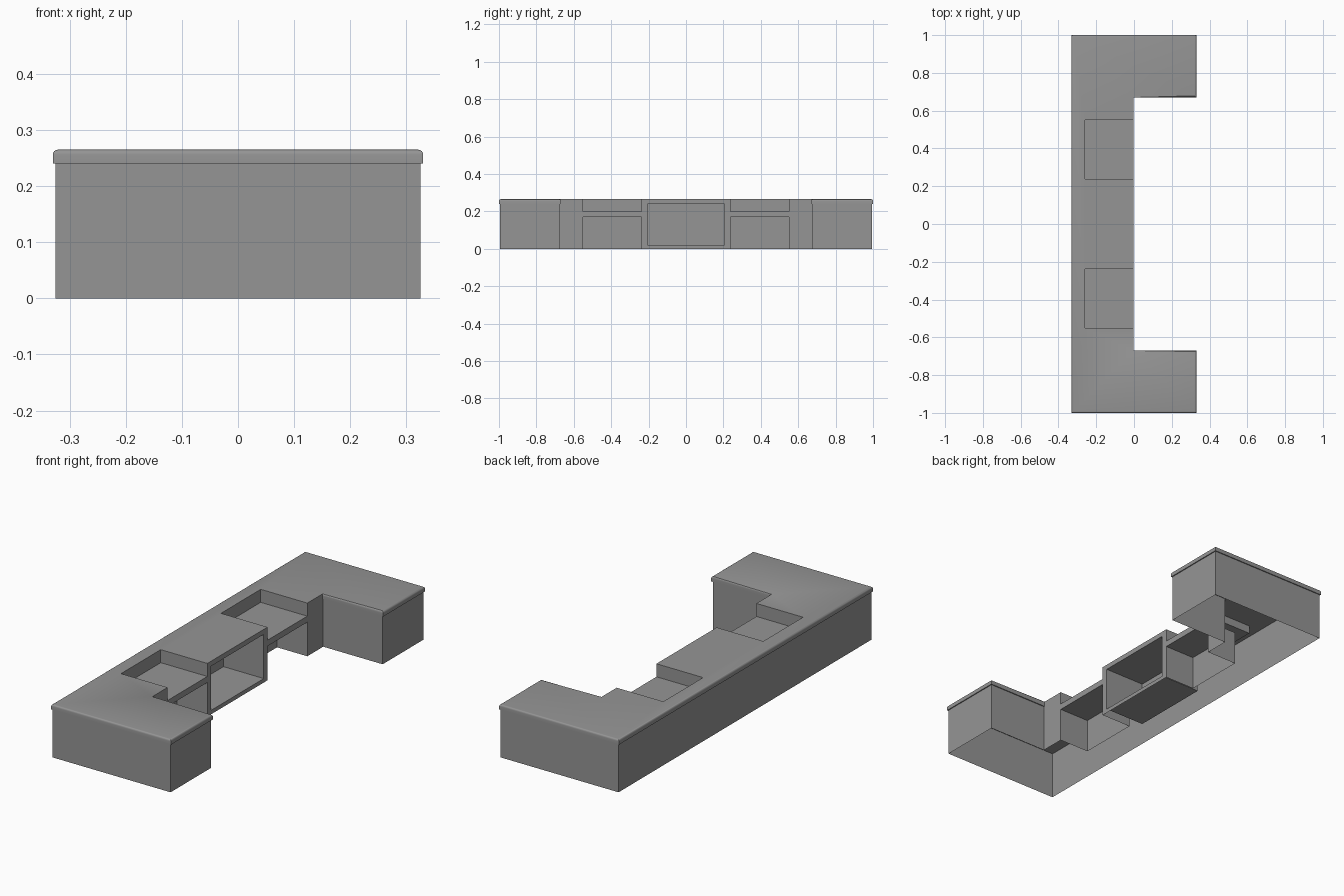
import bpy, bmesh, math

cube = bpy.data.objects.get("Cube")
if cube:
    bpy.data.objects.remove(cube, do_unlink=True)

# One plain grey for the whole counter
grey = bpy.data.materials.new("plain_grey")
grey.use_nodes = True
colour = (0.3, 0.3, 0.3, 1)
grey.diffuse_color = colour
grey.node_tree.nodes["Principled BSDF"].inputs["Base Color"].default_value = colour

# Main dimensions
HX, HY = 0.33, 1.0            # half size of the worktop
LIP = 0.005                   # worktop overhang
ARM = 0.67                    # inner side of each arm
FRONT = -0.003                # serving face between the arms
SLAB, TOP = 0.24, 0.265       # underside and upper face of the worktop
BAY = (0.237, 0.55)           # side bays along y
MID = 0.207                   # half width of the middle niche
TRAY_BACK, TRAY_Z = -0.26, 0.2
NICHE_Z, PLINTH = 0.17, 0.02


def finish(name, bm):
    bmesh.ops.remove_doubles(bm, verts=bm.verts, dist=1e-5)
    mesh = bpy.data.meshes.new(name)
    bm.to_mesh(mesh)
    bm.free()
    mesh.materials.append(grey)
    obj = bpy.data.objects.new(name, mesh)
    bpy.context.collection.objects.link(obj)
    return obj


def quad(bm, *points):
    return bm.faces.new([bm.verts.new(p) for p in points])


def mirrored(half):
    """Complete a half outline by reflecting it in y."""
    return half + [(x, -y) for x, y in reversed(half)]


def recess(name, y0, y1, z0, z1, back, skip=()):
    """Box open to the front, with faces turned inward."""
    bm = bmesh.new()
    f, b = FRONT, back
    sides = {
        "back": ((b, y0, z0), (b, y1, z0), (b, y1, z1), (b, y0, z1)),
        "floor": ((b, y0, z0), (f, y0, z0), (f, y1, z0), (b, y1, z0)),
        "ceiling": ((b, y0, z1), (b, y1, z1), (f, y1, z1), (f, y0, z1)),
        "low": ((b, y0, z0), (b, y0, z1), (f, y0, z1), (f, y0, z0)),
        "high": ((b, y1, z0), (f, y1, z0), (f, y1, z1), (b, y1, z1)),
    }
    for side, points in sides.items():
        if side not in skip:
            quad(bm, *points)
    finish(name, bm)


# Outer walls: a C-shaped shell, open below and at the serving face
bm = bmesh.new()
half = [(FRONT, ARM + LIP), (HX - LIP, ARM + LIP),
        (HX - LIP, HY - LIP), (LIP - HX, HY - LIP)]
path = mirrored(half)
for (xa, ya), (xb, yb) in zip(path, path[1:]):
    quad(bm, (xb, yb, 0), (xa, ya, 0), (xa, ya, SLAB), (xb, yb, SLAB))
finish("outer_walls", bm)

# Serving face: a grid of panels with the openings left out
bm = bmesh.new()
edges = [MID, *BAY, ARM + LIP]
ys = [-y for y in reversed(edges)] + edges
zs = [0, PLINTH, NICHE_Z, TRAY_Z, SLAB]
for y0, y1 in zip(ys, ys[1:]):
    for z0, z1 in zip(zs, zs[1:]):
        y, z = abs(y0 + y1) / 2, (z0 + z1) / 2
        in_bay = BAY[0] < y < BAY[1] and not NICHE_Z < z < TRAY_Z
        in_middle = y < MID and z > PLINTH
        if not (in_bay or in_middle):
            quad(bm, (FRONT, y0, z0), (FRONT, y1, z0),
                 (FRONT, y1, z1), (FRONT, y0, z1))
finish("serving_face", bm)

# Niches and trays
recess("middle_niche", -MID, MID, PLINTH, SLAB, -0.225)
for side, sign in (("left", 1), ("right", -1)):
    y0, y1 = sorted(sign * y for y in BAY)
    recess(side + "_lower_niche", y0, y1, 0, NICHE_Z, -0.17, ("floor",))
    recess(side + "_tray", y0, y1, TRAY_Z, SLAB, TRAY_BACK, ("ceiling",))

# Worktop: C-shaped slab notched above the trays, with a rounded outer lip
bm = bmesh.new()
half = [(FRONT, BAY[0]), (TRAY_BACK, BAY[0]), (TRAY_BACK, BAY[1]),
        (FRONT, BAY[1]), (FRONT, ARM), (HX, ARM), (HX, HY), (-HX, HY)]
base = bm.faces.new([bm.verts.new((x, y, SLAB)) for x, y in mirrored(half)])
made = bmesh.ops.extrude_face_region(bm, geom=[base], use_keep_orig=True)["geom"]
for v in made:
    if isinstance(v, bmesh.types.BMVert):
        v.co.z = TOP
bmesh.ops.recalc_face_normals(bm, faces=bm.faces)


def on_lip(edge):
    a, b = (v.co for v in edge.verts)
    if min(a.z, b.z) < TOP - 1e-4:
        return False
    at_back = max(a.x, b.x) < -HX + 1e-4
    return at_back or min(abs(a.y), abs(b.y)) > ARM - 1e-4


bmesh.ops.bevel(bm, geom=[e for e in bm.edges if on_lip(e)], offset=0.009,
                segments=4, profile=0.5, affect='EDGES', clamp_overlap=True)
worktop = finish("worktop", bm)
bpy.ops.object.select_all(action='DESELECT')
worktop.select_set(True)
bpy.context.view_layer.objects.active = worktop
bpy.ops.object.shade_smooth_by_angle(angle=math.radians(30))
